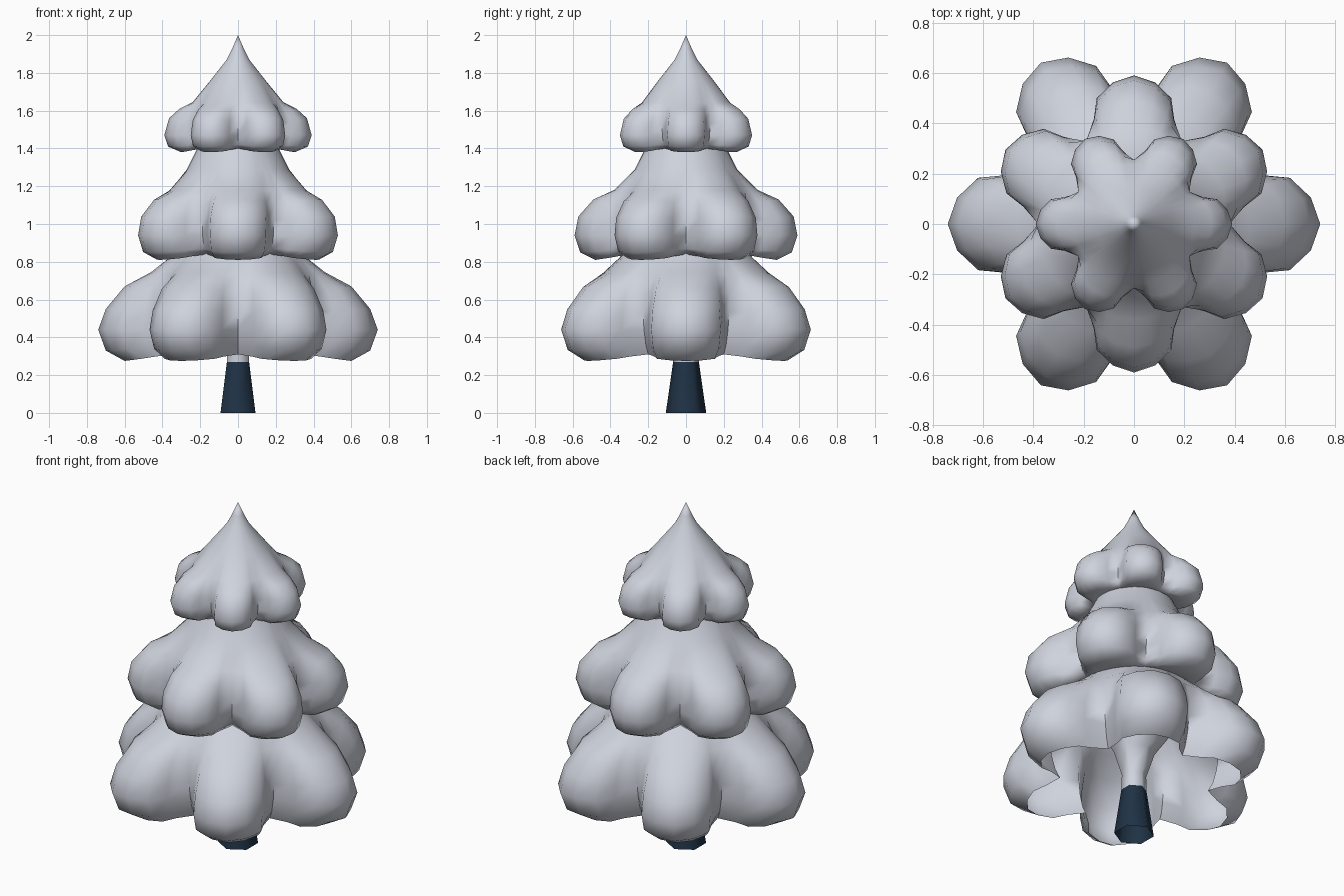
import bpy, bmesh, math

if "Cube" in bpy.data.objects:
    bpy.data.objects.remove(bpy.data.objects["Cube"])

def material(name, rgb):
    m = bpy.data.materials.new(name)
    m.diffuse_color = (*rgb, 1)
    m.use_nodes = True
    m.node_tree.nodes["Principled BSDF"].inputs["Base Color"].default_value = m.diffuse_color
    return m

SNOW = material("pale snow", (0.62, 0.65, 0.72))
NAVY = material("dark navy bark", (0.014, 0.032, 0.060))

# Angle from a lobe's axis (degrees) and how far the section swells to the lobe
SECTION = [(-30, 0), (-21, .33), (-16.5, .68), (-8.5, .90),
           (0, 1), (8.5, .90), (16.5, .68), (21, .33)]

def finish(bm, name, mat, angle):
    bmesh.ops.remove_doubles(bm, verts=bm.verts, dist=1e-5)
    bmesh.ops.recalc_face_normals(bm, faces=bm.faces)
    me = bpy.data.meshes.new(name)
    bm.to_mesh(me)
    bm.free()
    ob = bpy.data.objects.new(name, me)
    bpy.context.collection.objects.link(ob)
    me.materials.append(mat)
    bpy.ops.object.select_all(action='DESELECT')
    ob.select_set(True)
    bpy.context.view_layer.objects.active = ob
    bpy.ops.object.shade_smooth_by_angle(angle=math.radians(angle))
    return ob

def tube(name, mat, lobe, valley, turn, section, angle):
    """Six-sided skirt: blends a lobe profile and a valley profile of (r, z)."""
    bm = bmesh.new()
    rings = []
    for (rl, zl), (rv, zv) in zip(lobe, valley):
        ring = []
        for k in range(6):
            for a, w in section:
                t = math.radians(turn + 60 * k + a)
                r, z = rv + (rl - rv) * w, zv + (zl - zv) * w
                ring.append(bm.verts.new((r * math.cos(t), r * math.sin(t), z)))
        rings.append(ring)
    n = len(rings[0])
    for lo, hi in zip(rings, rings[1:]):
        for i in range(n):
            j = (i + 1) % n
            bm.faces.new((lo[i], lo[j], hi[j], hi[i]))
    return finish(bm, name, mat, angle)

# Bottom tier: a shell open underneath
tube("bottom_branches", SNOW,
     [(.60, .275), (.70, .33), (.74, .44), (.70, .55),
      (.60, .67), (.46, .745), (.34, .84), (.27, .92)],
     [(.40, .31), (.425, .36), (.445, .44), (.455, .53),
      (.46, .63), (.435, .73), (.335, .84), (.27, .92)], 0, SECTION, 75)

# Middle tier, turned by half a lobe
tube("middle_branches", SNOW,
     [(.28, .86), (.34, .84), (.48, .81), (.56, .85), (.59, .94), (.57, 1.04),
      (.49, 1.13), (.38, 1.18), (.27, 1.29), (.215, 1.40), (.18, 1.46)],
     [(.28, .86), (.30, .85), (.33, .84), (.36, .87), (.375, .94), (.38, 1.02),
      (.38, 1.10), (.36, 1.17), (.27, 1.29), (.215, 1.40), (.18, 1.46)], 30, SECTION, 75)

# Top tier with the pointed tip
tube("top_branches", SNOW,
     [(.18, 1.41), (.22, 1.40), (.30, 1.38), (.37, 1.41), (.39, 1.47), (.365, 1.56),
      (.31, 1.61), (.24, 1.645), (.15, 1.755), (.06, 1.87), (.03, 1.93), (0, 2)],
     [(.18, 1.41), (.20, 1.40), (.22, 1.40), (.24, 1.42), (.25, 1.47), (.255, 1.53),
      (.255, 1.59), (.235, 1.64), (.15, 1.755), (.06, 1.87), (.03, 1.93), (0, 2)], 0, SECTION, 75)

# Hexagonal trunk, open below, and the snowy neck flaring up inside the bottom tier
def hexagon(name, mat, profile):
    tube(name, mat, profile, profile, 30, [(0, 0)], 65)

hexagon("trunk", NAVY, [(.107, 0), (.068, .27)])
hexagon("snowy_neck", SNOW, [(.068, .27), (.066, .36), (.11, .50), (.22, .66), (.30, .80)])
